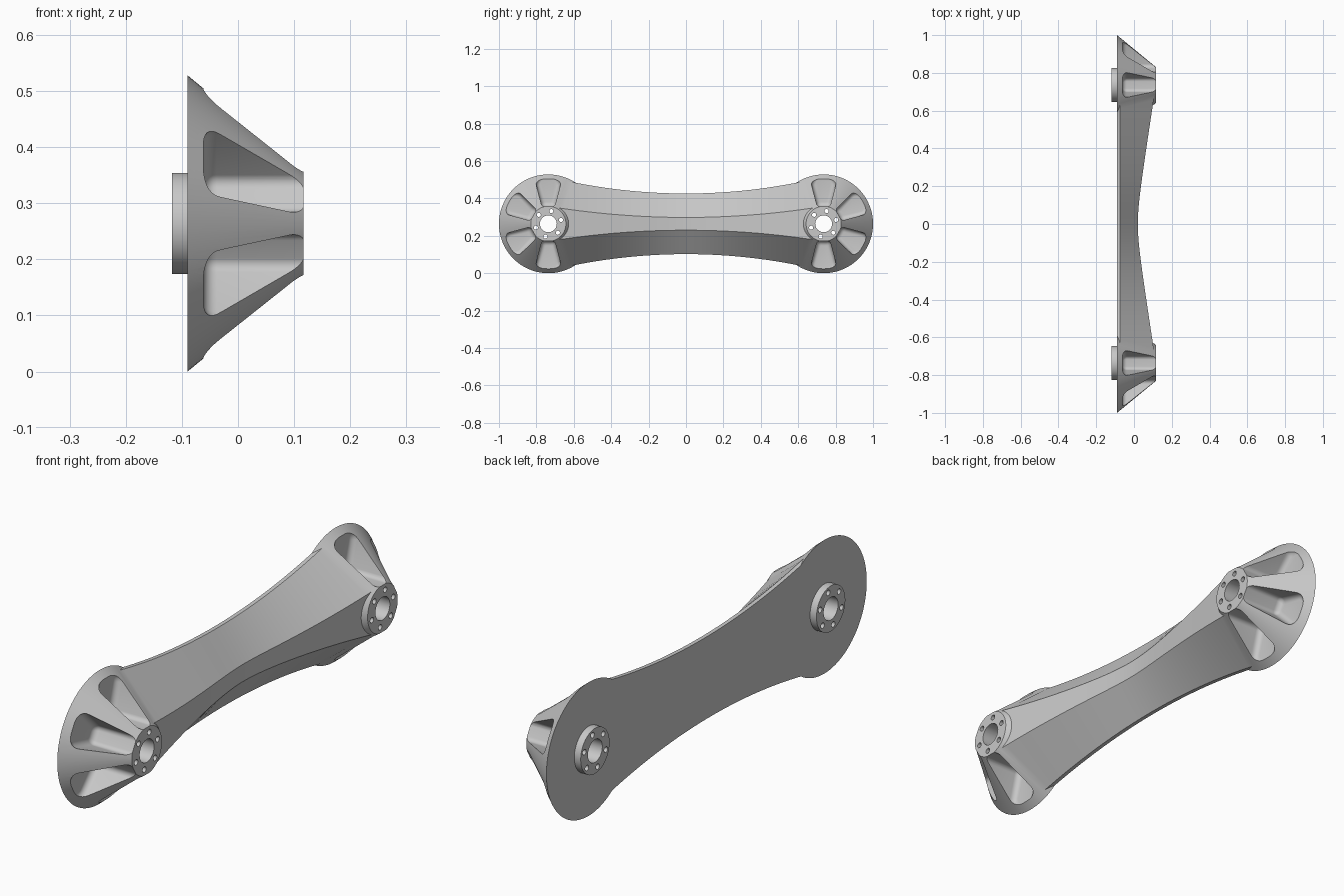
import bpy, bmesh, math
from mathutils import Vector

cube = bpy.data.objects.get("Cube")
if cube:
    bpy.data.objects.remove(cube)

MID_Z, HUB_Y = 0.264, 0.736
BACK, FRONT, FLOOR = -0.09, 0.117, -0.062

metal = bpy.data.materials.new("grey_metal")
metal.use_nodes = True
grey = (0.58, 0.58, 0.58, 1)
metal.diffuse_color = grey
metal.node_tree.nodes["Principled BSDF"].inputs["Base Color"].default_value = grey


def make_object(name, bm):
    bmesh.ops.recalc_face_normals(bm, faces=bm.faces)
    mesh = bpy.data.meshes.new(name)
    bm.to_mesh(mesh)
    bm.free()
    mesh.materials.append(metal)
    obj = bpy.data.objects.new(name, mesh)
    bpy.context.collection.objects.link(obj)
    return obj


def loft(name, rings):
    """Skin a list of equal-sized closed rings and cap both ends."""
    bm = bmesh.new()
    loops = [[bm.verts.new(p) for p in ring] for ring in rings]
    n = len(loops[0])
    for a, b in zip(loops, loops[1:]):
        for i in range(n):
            j = (i + 1) % n
            bm.faces.new((a[i], a[j], b[j], b[i]))
    bm.faces.new(loops[0])
    bm.faces.new(loops[-1])
    return make_object(name, bm)


def turned(name, y, z, profile, sides=96):
    """Round solid along x from (x, radius) pairs."""
    angles = [math.tau * i / sides for i in range(sides)]
    return loft(name, [[(x, y + r * math.cos(a), z + r * math.sin(a)) for a in angles]
                       for x, r in profile])


def combine(target, tool, operation):
    mod = target.modifiers.new(operation, 'BOOLEAN')
    mod.operation, mod.solver, mod.object = operation, 'EXACT', tool
    bpy.context.view_layer.objects.active = target
    bpy.ops.object.modifier_apply(modifier=mod.name)
    bpy.data.objects.remove(tool)


def rounded(corners, radii, steps=8):
    """Round each corner of a convex counter-clockwise 2D outline."""
    points = []
    for i, c in enumerate(corners):
        c = Vector(c)
        d1 = (Vector(corners[i - 1]) - c).normalized()
        d2 = (Vector(corners[(i + 1) % len(corners)]) - c).normalized()
        half = math.acos(d1.dot(d2)) / 2
        centre = c + (d1 + d2).normalized() * radii[i] / math.sin(half)
        first = math.atan2(d1.x, -d1.y)
        first = math.atan2(-d1.x, d1.y) if d1.y * d2.x - d1.x * d2.y < 0 else first
        sweep = math.pi - 2 * half
        for k in range(steps + 1):
            a = first + sweep * k / steps
            points.append(centre + radii[i] * Vector((math.cos(a), math.sin(a))))
    return points


def pocket(y, angle):
    """Tapered scoop with a filleted floor, pointing outward at an angle."""
    rings = []
    fillet = 0.024
    levels = [(FLOOR + fillet * (1 - math.cos(t)), fillet * (1 - math.sin(t)))
              for t in (math.pi / 2 * k / 6 for k in range(7))]
    for x, inset in levels + [(0.2, 0)]:
        outer, inner = 0.076 - inset, 0.034 - inset * 0.8
        corners = [(0.092 + inset, -inner), (0.25 - inset * 0.5, -outer),
                   (0.25 - inset * 0.5, outer), (0.092 + inset, inner)]
        tip, bend = inner * 0.6, 0.036 - inset * 0.4
        rings.append([(x, y + p.x * math.cos(angle) - p.y * math.sin(angle),
                       MID_Z + p.x * math.sin(angle) + p.y * math.cos(angle))
                      for p in rounded(corners, (tip, bend, bend, tip))])
    return loft("pocket_cutter", rings)


# Waisted beam between the hubs
sections = []
for i in range(-16, 17):
    y = 0.7 * i / 16
    base = 0.162 + 0.165 * y * y
    ridge = 0.034 + 0.11 * y * y
    top = math.hypot(0.02, 0.155 * y)
    half = [(BACK, base), (-0.074, base), (top, ridge)]
    outline = half + [(x, -w) for x, w in reversed(half)]
    sections.append([(x, y, MID_Z + w) for x, w in outline])
arm = loft("link_arm", sections)

# Conical ends and rear bosses
for side in (-1, 1):
    y = side * HUB_Y
    combine(arm, turned("end_cone", y, MID_Z, [(BACK, 0.264), (FRONT, 0.094)]), 'UNION')
    combine(arm, turned("rear_boss", y, MID_Z, [(-0.118, 0.09), (0, 0.09)]), 'UNION')

# Pockets around the outer half, then bores and bolt holes
for side in (-1, 1):
    y = side * HUB_Y
    for degrees in (-90, -30, 30, 90):
        angle = math.radians(degrees)
        combine(arm, pocket(y, angle if side > 0 else math.pi - angle), 'DIFFERENCE')
    combine(arm, turned("bore_cutter", y, MID_Z, [(-0.2, 0.045), (0.2, 0.045)], 48), 'DIFFERENCE')
    for k in range(6):
        a = math.radians(17 + 60 * k)
        combine(arm, turned("bolt_cutter", y + 0.07 * math.cos(a), MID_Z + 0.07 * math.sin(a),
                            [(-0.2, 0.011), (0.2, 0.011)], 20), 'DIFFERENCE')

bpy.ops.object.select_all(action='DESELECT')
arm.select_set(True)
bpy.context.view_layer.objects.active = arm
bpy.ops.object.shade_smooth_by_angle(angle=math.radians(25))
